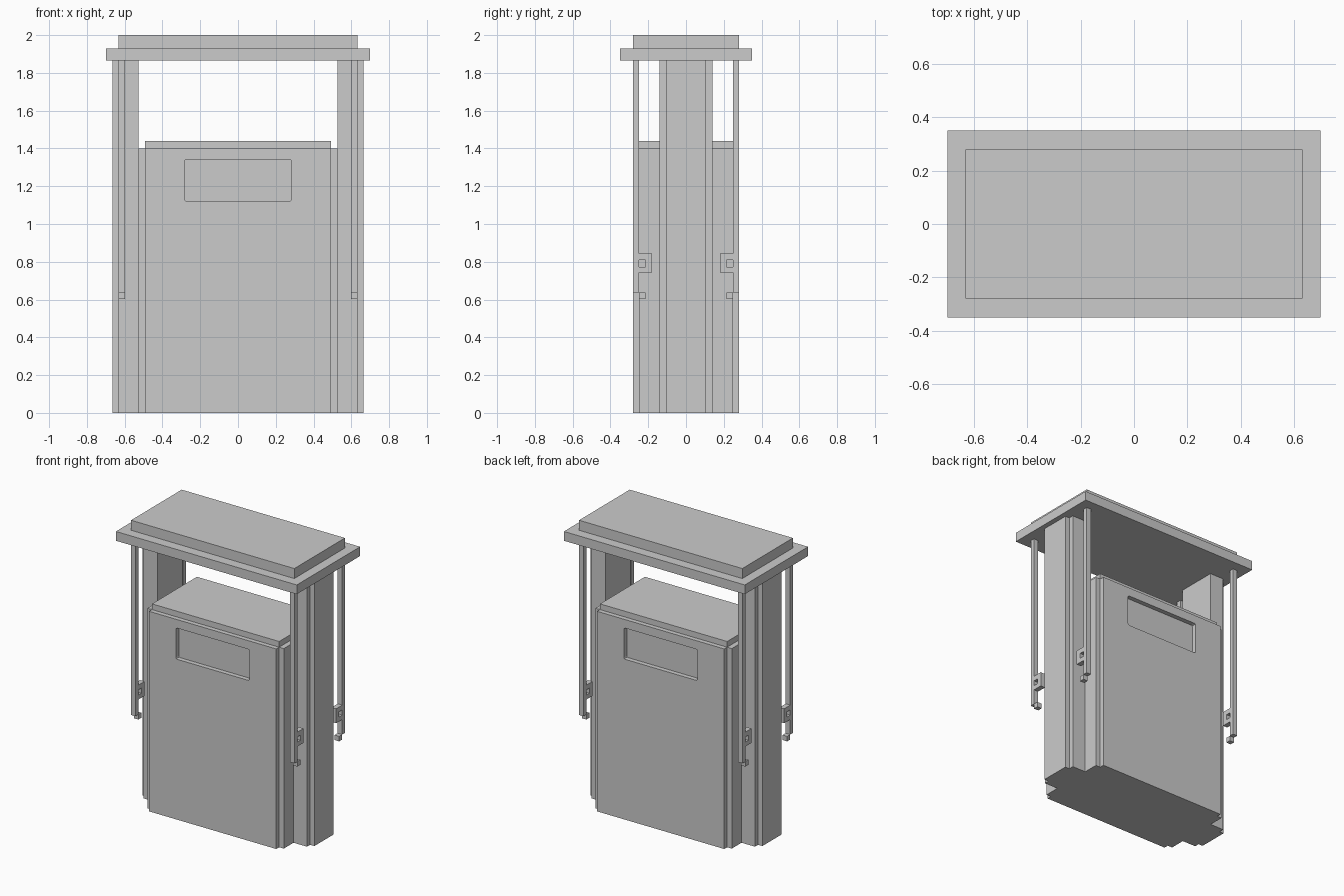
import bpy, bmesh

if "Cube" in bpy.data.objects:
    bpy.data.objects.remove(bpy.data.objects["Cube"])


def box(name, x, y, z):
    """Axis-aligned box from (min, max) pairs."""
    bm = bmesh.new()
    bmesh.ops.create_cube(bm, size=1)
    for v in bm.verts:
        for i, (lo, hi) in enumerate((x, y, z)):
            v.co[i] = hi if v.co[i] > 0 else lo
    mesh = bpy.data.meshes.new(name)
    bm.to_mesh(mesh)
    bm.free()
    ob = bpy.data.objects.new(name, mesh)
    bpy.context.collection.objects.link(ob)
    return ob


def prism(name, axis, outline, lo, hi):
    """Extrude a 2D outline along the x or z axis."""
    bm = bmesh.new()
    place = (lambda a, b: (lo, a, b)) if axis == 'X' else (lambda a, b: (a, b, lo))
    face = bm.faces.new([bm.verts.new(place(a, b)) for a, b in outline])
    res = bmesh.ops.extrude_face_region(bm, geom=[face])
    verts = [g for g in res['geom'] if isinstance(g, bmesh.types.BMVert)]
    offset = (hi - lo, 0, 0) if axis == 'X' else (0, 0, hi - lo)
    bmesh.ops.translate(bm, verts=verts, vec=offset)
    bmesh.ops.recalc_face_normals(bm, faces=bm.faces)
    mesh = bpy.data.meshes.new(name)
    bm.to_mesh(mesh)
    bm.free()
    ob = bpy.data.objects.new(name, mesh)
    bpy.context.collection.objects.link(ob)
    return ob


def mirror(ob, x=False, y=False):
    m = ob.modifiers.new("mirror", 'MIRROR')
    m.use_axis = (x, y, False)
    m.use_mirror_merge = False


# Two-step roof
box("roof_slab", (-0.70, 0.70), (-0.35, 0.35), (1.865, 1.93))
box("roof_cap", (-0.632, 0.632), (-0.28, 0.28), (1.93, 2.0))

# Central body and its raised lid
box("body_core", (-0.528, 0.528), (-0.248, 0.248), (0, 1.40))
box("body_lid", (-0.492, 0.492), (-0.248, 0.248), (1.40, 1.44))

# Front and back panels with a rounded window recess
panel = box("face_panel", (-0.492, 0.492), (-0.28, -0.248), (0, 1.40))
cutter = box("window_cutter", (-0.284, 0.284), (-0.4, -0.1), (1.122, 1.34))
bevel = cutter.modifiers.new("round", 'BEVEL')
bevel.width, bevel.segments = 0.01, 2
cutter.hide_render = True
cutter.display_type = 'WIRE'
cut = panel.modifiers.new("window", 'BOOLEAN')
cut.operation, cut.solver, cut.object = 'DIFFERENCE', 'EXACT', cutter
mirror(panel, y=True)

# Stepped side pillars carrying the roof
pillar = prism("side_pillar", 'Z',
               [(0.526, -0.14), (0.632, -0.14), (0.632, -0.105), (0.665, -0.105),
                (0.665, 0.105), (0.632, 0.105), (0.632, 0.14), (0.526, 0.14)],
               0, 1.865)
mirror(pillar, x=True)

# Hanging corner rods, each with a C-shaped latch and an end cube
X = (0.598, 0.633)
rod = box("corner_rod", X, (-0.28, -0.248), (0.637, 1.865))
latch = prism("rod_latch", 'X',
              [(-0.248, 0.742), (-0.18, 0.742), (-0.18, 0.843), (-0.248, 0.843),
               (-0.248, 0.809), (-0.214, 0.809), (-0.214, 0.773), (-0.248, 0.773)], *X)
foot = box("rod_end_cube", X, (-0.248, -0.214), (0.602, 0.637))
for part in (rod, latch, foot):
    mirror(part, x=True, y=True)
